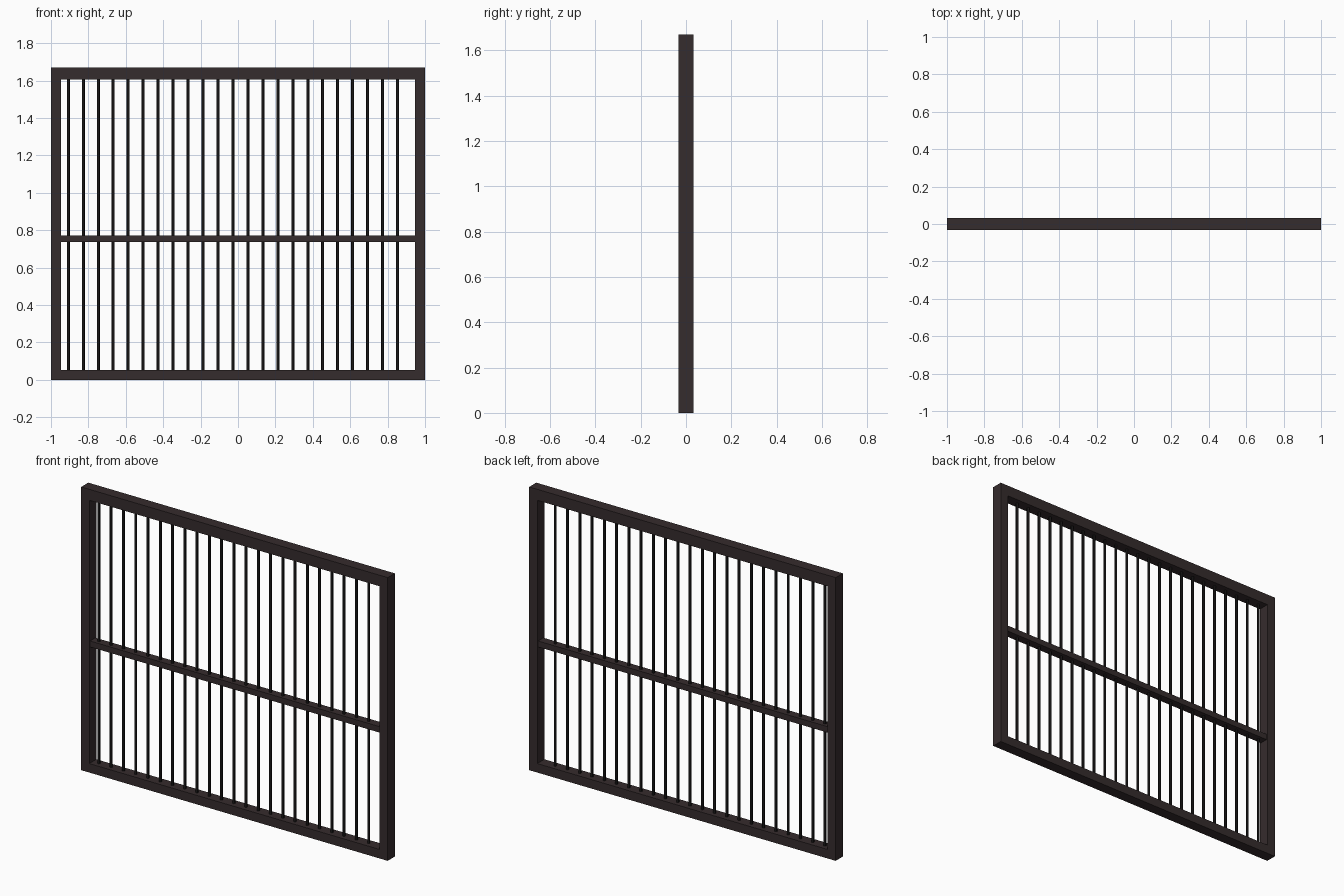
import bpy

WIDTH, HEIGHT, DEPTH = 2.0, 1.67, 0.066
POST, TOP, BOTTOM = 0.053, 0.065, 0.053

if "Cube" in bpy.data.objects:
    bpy.data.objects.remove(bpy.data.objects["Cube"], do_unlink=True)


def material(name, rgb):
    mat = bpy.data.materials.new(name)
    mat.use_nodes = True
    mat.diffuse_color = (*rgb, 1)
    bsdf = next(n for n in mat.node_tree.nodes if n.type == "BSDF_PRINCIPLED")
    bsdf.inputs["Base Color"].default_value = (*rgb, 1)
    return mat


frame_brown = material("dark brown frame", (0.036, 0.025, 0.026))
bar_black = material("black metal", (0.009, 0.008, 0.008))


def box(name, x, z, width, height, depth):
    bpy.ops.mesh.primitive_cube_add(size=1, location=(x, 0, z))
    obj = bpy.context.object
    obj.name = name
    obj.scale = (width, depth, height)
    bpy.ops.object.transform_apply(location=False, rotation=False, scale=True)
    obj.data.materials.append(frame_brown)


# Outer frame
for side, label in ((1, "left"), (-1, "right")):
    box(label + "_post", side * (WIDTH - POST) / 2, HEIGHT / 2, POST, HEIGHT, DEPTH)
inner = WIDTH - 2 * POST
box("top_beam", 0, HEIGHT - TOP / 2, inner, TOP, DEPTH)
box("bottom_beam", 0, BOTTOM / 2, inner, BOTTOM, DEPTH)

# Middle rail
box("middle_rail", 0, 0.755, inner, 0.035, 0.05)

# Evenly spaced round bars running between the beams
bar_length = HEIGHT - TOP - BOTTOM + 0.02
for i in range(23):
    bpy.ops.mesh.primitive_cylinder_add(
        vertices=12, radius=0.008, depth=bar_length,
        location=(-0.907 + 0.08 * i, 0, (HEIGHT - TOP + BOTTOM) / 2))
    bar = bpy.context.object
    bar.name = f"bar_{i + 1}"
    bar.data.materials.append(bar_black)
    bpy.ops.object.shade_smooth_by_angle()
